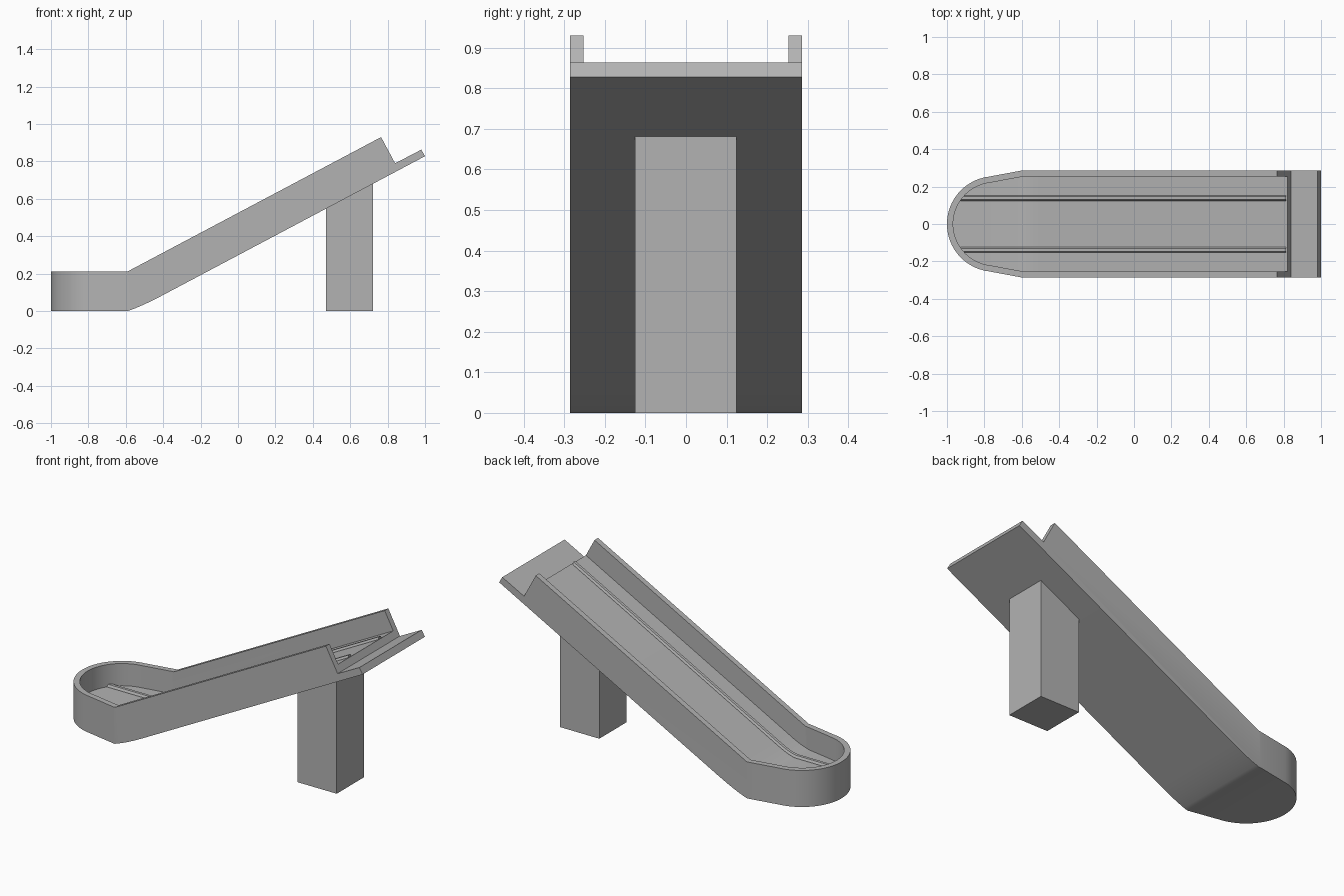
import bpy, bmesh, math

if "Cube" in bpy.data.objects:
    bpy.data.objects.remove(bpy.data.objects["Cube"])

SLOPE = 0.53

grey = bpy.data.materials.new("light grey")
grey.diffuse_color = (0.45, 0.45, 0.45, 1)
grey.use_nodes = True
grey.node_tree.nodes["Principled BSDF"].inputs["Base Color"].default_value = grey.diffuse_color


def prism(name, outline, low, high, plan=False):
    """Extrude an xz outline along y, or an xy outline along z."""
    bm = bmesh.new()
    def point(a, b, t):
        return (a, b, t) if plan else (a, t, b)
    rings = [[bm.verts.new(point(a, b, t)) for a, b in outline] for t in (low, high)]
    bm.faces.new(rings[0])
    bm.faces.new(rings[1])
    n = len(outline)
    for i in range(n):
        j = (i + 1) % n
        bm.faces.new((rings[0][i], rings[0][j], rings[1][j], rings[1][i]))
    bmesh.ops.recalc_face_normals(bm, faces=bm.faces)
    mesh = bpy.data.meshes.new(name)
    bm.to_mesh(mesh)
    bm.free()
    mesh.materials.append(grey)
    ob = bpy.data.objects.new(name, mesh)
    bpy.context.collection.objects.link(ob)
    return ob


def boolean(ob, tool, operation):
    """Apply a boolean and remove the tool."""
    mod = ob.modifiers.new("cut", 'BOOLEAN')
    mod.operation, mod.solver, mod.object = operation, 'EXACT', tool
    bpy.context.view_layer.objects.active = ob
    bpy.ops.object.modifier_apply(modifier=mod.name)
    bpy.data.objects.remove(tool)


def smooth(ob):
    bpy.ops.object.select_all(action='DESELECT')
    ob.select_set(True)
    bpy.context.view_layer.objects.active = ob
    bpy.ops.object.shade_smooth_by_angle(angle=math.radians(20))


def curve(p, q, r, n=8):
    """Quadratic curve points from p to r, steered by q."""
    return [tuple((1 - t) ** 2 * a + 2 * t * (1 - t) * b + t * t * c
                  for a, b, c in zip(p, q, r))
            for t in [i / n for i in range(n + 1)]]


def plan_outline(radius, half, kink_x, end_x):
    """Straight channel that narrows into a round nose."""
    arc = [(-0.745 + radius * math.cos(a), radius * math.sin(a))
           for a in [math.radians(97 + 166 * i / 40) for i in range(41)]]
    return [(end_x, half), (kink_x, half)] + arc + [(kink_x, -half), (end_x, -half)]


# Slide body: side profile trimmed to the rounded plan
bottom = curve((-0.59, 0), (-0.515, 0.025), (-0.40, 0.086))
side = [(-1.1, 0.212), (-1.1, 0)] + bottom + [
    (1.0, 0.828), (0.98, 0.863), (0.84, 0.79), (0.765, 0.93), (-0.59, 0.212)]
body = prism("slide_body", side, -0.4, 0.4)
boolean(body, prism("plan", plan_outline(0.255, 0.286, -0.60, 1.1), -0.5, 1.5, True), 'INTERSECT')

# Trough: hollow above the floor line, inside the walls
floor = [(-1.1, 0.083)] + curve((-0.62, 0.083), (-0.575, 0.085), (-0.48, 0.138)) + [
    (0.82, 0.827)]
cavity = prism("cavity", floor + [(1.2, 0.827 + 0.38 * SLOPE), (1.2, 1.4), (-1.1, 1.4)], -0.4, 0.4)
boolean(cavity, prism("inner_plan", plan_outline(0.222, 0.253, -0.597, 1.1), -0.5, 1.5, True), 'INTERSECT')
boolean(body, cavity, 'DIFFERENCE')
smooth(body)

# Two low rails following the floor, with bevelled flanks
path = [(-0.93, 0.083)] + floor[1:-1] + [(0.814, 0.824)]
section = [(-0.014, -0.01), (-0.014, 0.003), (-0.008, 0.014),
           (0.008, 0.014), (0.014, 0.003), (0.014, -0.01)]
for label, centre in (("left", 0.138), ("right", -0.138)):
    bm = bmesh.new()
    rings = [[bm.verts.new((x, centre + y, z + h)) for y, h in section] for x, z in path]
    for a, b in zip(rings, rings[1:]):
        for i in range(6):
            j = (i + 1) % 6
            bm.faces.new((a[i], a[j], b[j], b[i]))
    bm.faces.new(rings[0])
    bm.faces.new(rings[-1])
    bmesh.ops.recalc_face_normals(bm, faces=bm.faces)
    mesh = bpy.data.meshes.new(label + "_rail")
    bm.to_mesh(mesh)
    bm.free()
    mesh.materials.append(grey)
    rail = bpy.data.objects.new(label + "_rail", mesh)
    bpy.context.collection.objects.link(rail)
    smooth(rail)

# Support pillar, sloped at the top to meet the underside
prism("support_pillar", [(0.47, 0), (0.722, 0), (0.722, 0.69), (0.47, 0.557)], -0.126, 0.124)
